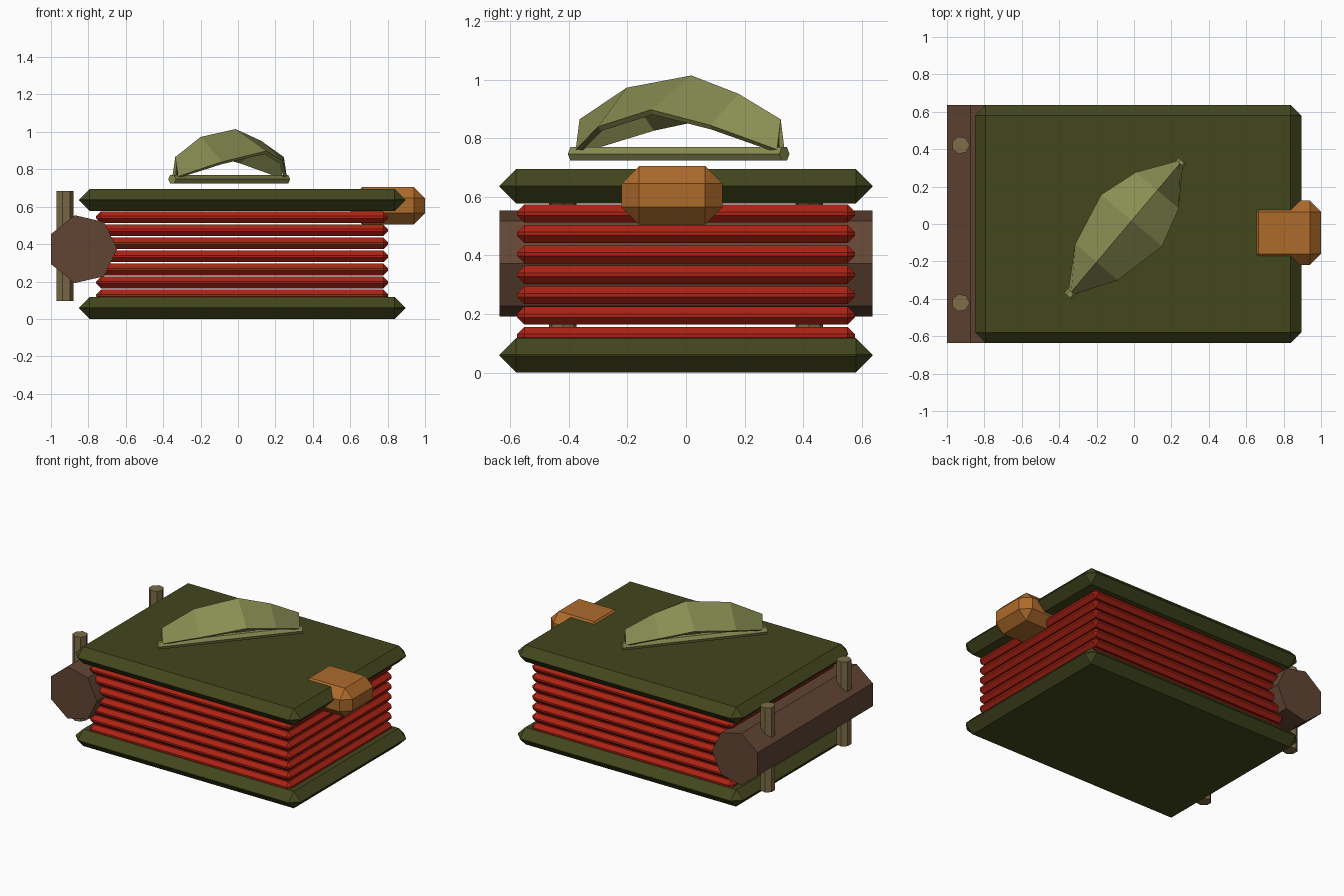
import bpy, math

if "Cube" in bpy.data.objects:
    bpy.data.objects.remove(bpy.data.objects["Cube"])

def material(name, rgb):
    m = bpy.data.materials.new(name)
    m.diffuse_color = (*rgb, 1)
    m.use_nodes = True
    m.node_tree.nodes["Principled BSDF"].inputs["Base Color"].default_value = m.diffuse_color
    return m

GREEN = material("cover_green", (0.055, 0.063, 0.012))
RED = material("page_red", (0.42, 0.016, 0.007))
BROWN = material("spine_brown", (0.12, 0.06, 0.034))
WOOD = material("rod_wood", (0.21, 0.15, 0.065))
ORANGE = material("clasp_orange", (0.42, 0.145, 0.024))
OLIVE = material("lid_olive", (0.25, 0.27, 0.085))

def finish(name, mat):
    ob = bpy.context.object
    ob.name = name
    ob.data.materials.append(mat)
    return ob

def chamfered_box(name, lo, hi, bevel, mat):
    mid = [(a + b) / 2 for a, b in zip(lo, hi)]
    bpy.ops.mesh.primitive_cube_add(size=1, location=mid)
    ob = finish(name, mat)
    size = [b - a for a, b in zip(lo, hi)]
    for v in ob.data.vertices:
        v.co = [c * s for c, s in zip(v.co, size)]
    mod = ob.modifiers.new("chamfer", 'BEVEL')
    mod.width = bevel
    mod.segments = 1
    mod.limit_method = 'NONE'
    return ob

def prism(name, sides, radius, length, loc, rot, mat):
    bpy.ops.mesh.primitive_cylinder_add(vertices=sides, radius=radius, depth=length,
                                        location=loc, rotation=rot)
    return finish(name, mat)

# Covers
chamfered_box("bottom_cover", (-0.85, -0.637, 0), (0.895, 0.637, 0.118), 0.057, GREEN)
chamfered_box("top_cover", (-0.85, -0.637, 0.578), (0.895, 0.637, 0.695), 0.057, GREEN)

# Stack of thick pages
for i in range(7):
    z = 0.125 + i * 0.0697
    chamfered_box(f"page_{i + 1}", (-0.758, -0.577, z - 0.031),
                  (0.802, 0.577, z + 0.031), 0.025, RED)

# Seven-sided spine roll, one corner facing the pages
prism("spine", 7, 0.186, 1.274, (-0.832, 0, 0.373),
      (math.pi / 2, math.pi / 2, 0), BROWN)

# Binding rods through the spine
for side, y in (("front", -0.421), ("back", 0.421)):
    prism(f"{side}_rod", 7, 0.048, 0.59, (-0.927, y, 0.39), (0, 0, -math.pi / 2), WOOD)

# Clasp block sunk into the top cover
chamfered_box("clasp", (0.605, -0.22, 0.505), (1.0, 0.125, 0.706), 0.06, ORANGE)

# Arched eyelid shell: (distance along, half width, edge height, ridge height)
stations = [(-0.45, 0.02, 0.762, 0.865), (-0.24, 0.15, 0.84, 0.973),
            (0.05, 0.214, 0.898, 1.015), (0.262, 0.15, 0.845, 0.952),
            (0.45, 0.02, 0.762, 0.865)]
verts, faces = [], []
for s, w, edge, ridge in stations:
    verts += [(s, -w, edge), (s, 0, ridge), (s, w, edge)]
for i in range(len(stations) - 1):
    for j in range(2):
        a = i * 3 + j
        faces.append((a, a + 3, a + 4, a + 1))
mesh = bpy.data.meshes.new("upper_lid")
mesh.from_pydata(verts, [], faces)
mesh.materials.append(OLIVE)
lid = bpy.data.objects.new("upper_lid", mesh)
bpy.context.collection.objects.link(lid)
ANGLE = math.radians(49.8)
lid.location = (-0.045, -0.02, 0)
lid.rotation_euler = (0, 0, ANGLE)
shell = lid.modifiers.new("shell", 'SOLIDIFY')
shell.thickness = 0.02
shell.offset = -1

# Slim lower lid bar under the shell
prism("lower_lid", 6, 0.027, 0.946, (-0.047, -0.025, 0.747),
      (0, math.pi / 2, ANGLE), OLIVE)
